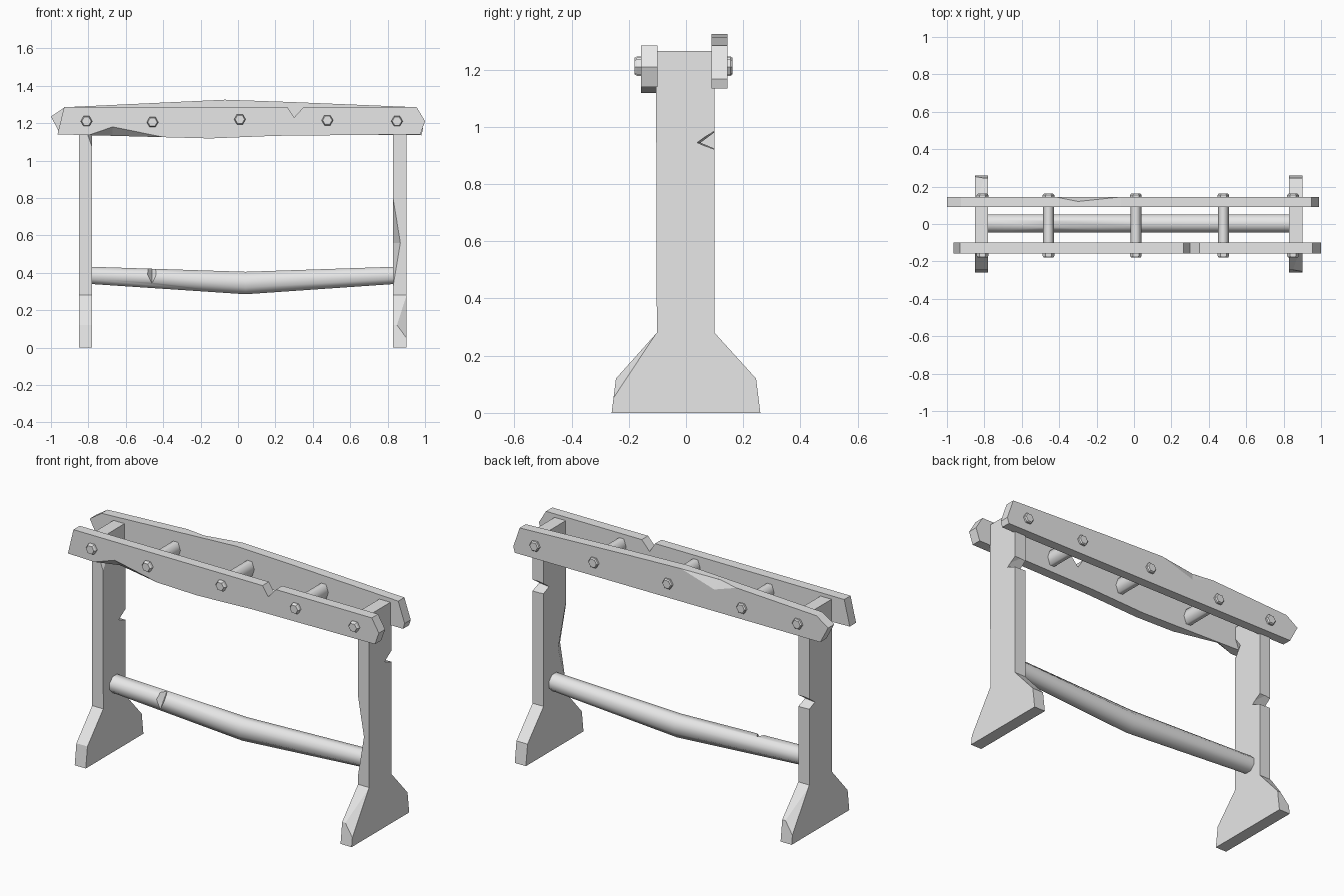
import bpy, bmesh, math
from mathutils import Vector

cube = bpy.data.objects.get("Cube")
if cube:
    bpy.data.objects.remove(cube, do_unlink=True)

grey = bpy.data.materials.new("plain grey")
grey.use_nodes = True
grey.diffuse_color = (0.8, 0.8, 0.8, 1)
grey.node_tree.nodes["Principled BSDF"].inputs["Base Color"].default_value = (0.8, 0.8, 0.8, 1)


def finish(name, bm):
    bmesh.ops.recalc_face_normals(bm, faces=bm.faces)
    mesh = bpy.data.meshes.new(name)
    bm.to_mesh(mesh)
    bm.free()
    mesh.materials.append(grey)
    obj = bpy.data.objects.new(name, mesh)
    bpy.context.collection.objects.link(obj)
    return obj


def loft(name, rings):
    """Skin a row of equal closed rings and cap both ends."""
    bm = bmesh.new()
    loops = [[bm.verts.new(p) for p in ring] for ring in rings]
    n = len(loops[0])
    for a, b in zip(loops, loops[1:]):
        for i in range(n):
            j = (i + 1) % n
            bm.faces.new((a[i], a[j], b[j], b[i]))
    bm.faces.new(loops[0])
    bm.faces.new(loops[-1])
    return finish(name, bm)


def chip(obj, points):
    """Cut the convex hull of the points out of the object."""
    bm = bmesh.new()
    for p in points:
        bm.verts.new(p)
    bmesh.ops.convex_hull(bm, input=bm.verts)
    cutter = finish("cutter", bm)
    cutter.hide_render = True
    mod = obj.modifiers.new("chip", 'BOOLEAN')
    mod.operation = 'DIFFERENCE'
    mod.solver = 'EXACT'
    mod.object = cutter
    deps = bpy.context.evaluated_depsgraph_get()
    mesh = bpy.data.meshes.new_from_object(obj.evaluated_get(deps))
    obj.modifiers.clear()
    obj.data = mesh
    bpy.data.objects.remove(cutter, do_unlink=True)


def smooth(obj, angle):
    bpy.ops.object.select_all(action='DESELECT')
    obj.select_set(True)
    bpy.context.view_layer.objects.active = obj
    bpy.ops.object.shade_smooth_by_angle(angle=math.radians(angle))


# Top beams, with worn ends and edges
def beam(name, profile, y0, y1):
    return loft(name, [[(x, y, z) for x, z in profile] for y in (y0, y1)])


front_beam = beam("front_beam", [
    (-0.965, 1.14), (-0.15, 1.118), (0.2, 1.132), (0.975, 1.14), (1.0, 1.21),
    (0.955, 1.285), (0.35, 1.285), (0.3, 1.23), (0.265, 1.285), (-0.93, 1.285)],
    -0.157, -0.1)
chip(front_beam, [(-0.8, -0.157, 1.135), (-0.4, -0.157, 1.125),
                  (-0.67, -0.157, 1.18), (-0.67, -0.105, 1.13), (-0.65, -0.3, 1.05)])

back_beam = beam("back_beam", [
    (-0.95, 1.14), (0.98, 1.135), (0.99, 1.168), (0.95, 1.285),
    (0.3, 1.312), (-0.07, 1.325), (-0.35, 1.312), (-0.925, 1.285), (-1.0, 1.235)],
    0.09, 0.145)
chip(back_beam, [(-0.42, 0.145, 1.309), (-0.07, 0.145, 1.325),
                 (-0.3, 0.12, 1.314), (-0.28, 0.145, 1.262), (-0.25, 0.25, 1.42)])


# Legs with flared feet
def leg(name, x, notch_z, side):
    profile = [(-0.26, 0), (0.26, 0), (0.245, 0.12), (0.1, 0.28), (0.1, 1.265),
               (-0.105, 1.265), (-0.102, 0.28), (-0.245, 0.12)]
    obj = loft(name, [[(x + dx, y, z) for y, z in profile] for dx in (-0.035, 0.035)])
    # Notch in the back edge
    chip(obj, [(x + dx, y, notch_z + dz) for dx, tip in ((-0.06, 0.055), (0.06, 0.035))
               for y, dz in ((tip, 0), (0.16, 0.078), (0.16, -0.045))])
    # Broken outer corner of one foot
    outer = x + side * 0.035
    chip(obj, [(outer, -side * 0.103, 0.28), (outer, -side * 0.255, 0.05),
               (x - side * 0.015, -side * 0.245, 0.12),
               (outer + side * 0.1, -side * 0.35, 0.2)])
    return obj


left_leg = leg("left_leg", 0.865, 0.945, 1)
right_leg = leg("right_leg", -0.815, 0.735, -1)
chip(left_leg, [(0.83, -0.102, 0.8), (0.83, -0.102, 0.33),
                (0.868, -0.103, 0.56), (0.83, -0.03, 0.56), (0.75, -0.25, 0.56)])
chip(right_leg, [(-0.78, -0.104, 1.2), (-0.78, -0.104, 1.07),
                 (-0.805, -0.104, 1.14), (-0.78, -0.06, 1.14), (-0.7, -0.2, 1.14)])


# Sagging lower rail
def rail_ring(x, low, high):
    c = (low + high) / 2
    k = 1 / math.cos(math.pi / 8)
    return [(x, 0.003 + 0.048 * k * math.cos((i + 0.5) * math.pi / 4),
             c + (high - low) / 2 * k * math.sin((i + 0.5) * math.pi / 4)) for i in range(8)]


rail = loft("lower_rail", [rail_ring(-0.79, 0.34, 0.432), rail_ring(0.04, 0.285, 0.405),
                           rail_ring(0.84, 0.34, 0.432)])
chip(rail, [(-0.46, -0.05, 0.335), (-0.51, -0.05, 0.44), (-0.41, -0.05, 0.44),
            (-0.46, 0.03, 0.44), (-0.46, -0.15, 0.46)])
smooth(rail, 50)


# Cross bars between the beams, and hexagonal bolt heads
def hexagon(x, y, z, rx, rz):
    return [(x + rx * math.cos(i * math.pi / 3), y, z + rz * math.sin(i * math.pi / 3))
            for i in range(6)]


for i, (x, z) in enumerate([(-0.81, 1.21), (-0.457, 1.205), (0.01, 1.22),
                            (0.478, 1.215), (0.85, 1.21)]):
    for side, face, end in (("front", -0.157, -0.18), ("back", 0.145, 0.162)):
        mid = face + (end - face) * 0.6
        loft(f"{side}_bolt_{i + 1}", [hexagon(x, face, z, 0.031, 0.031),
                                      hexagon(x, mid, z, 0.031, 0.031),
                                      hexagon(x, end, z, 0.025, 0.025)])
    if 0 < i < 4:
        bar = loft(f"cross_bar_{i}", [hexagon(x, y, z, 0.03, 0.05) for y in (-0.101, 0.091)])
        smooth(bar, 75)
